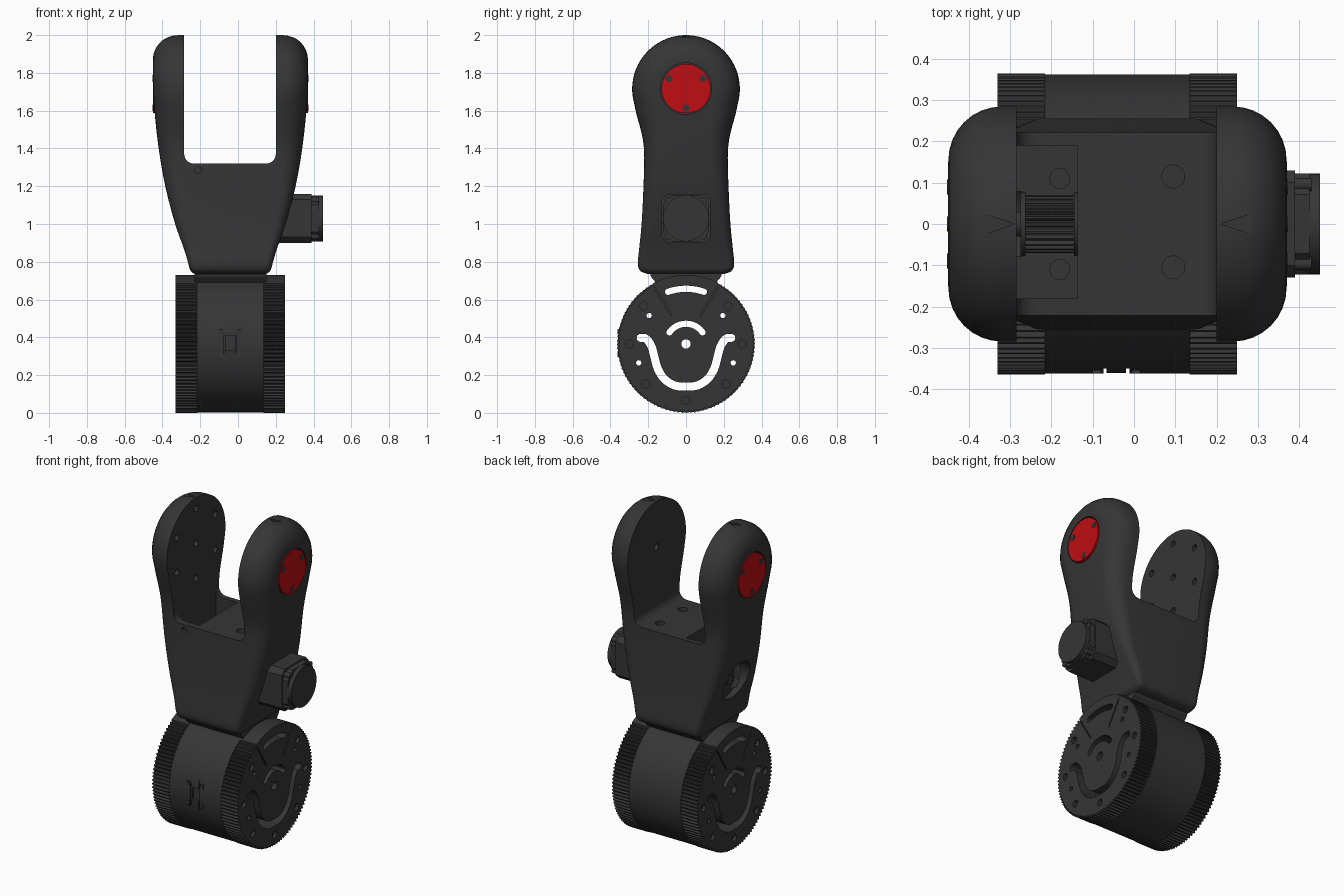
import bpy, bmesh, math
from mathutils import Vector

if "Cube" in bpy.data.objects:
    bpy.data.objects.remove(bpy.data.objects["Cube"])

CX = -0.04                    # symmetry plane of fork and drum
ZD, ZR, ZM = 0.365, 1.717, 1.03  # drum, red cap and motor axis heights


def material(name, rgb):
    m = bpy.data.materials.new(name)
    m.diffuse_color = (*rgb, 1)
    m.use_nodes = True
    m.node_tree.nodes["Principled BSDF"].inputs["Base Color"].default_value = m.diffuse_color
    return m


DARK = material("charcoal", (0.036, 0.036, 0.036))
RED = material("red", (0.52, 0.004, 0.006))


def add(name, bm, mat=DARK):
    bmesh.ops.recalc_face_normals(bm, faces=bm.faces)
    if bm.calc_volume(signed=True) < 0:
        bmesh.ops.reverse_faces(bm, faces=bm.faces)
    me = bpy.data.meshes.new(name)
    bm.to_mesh(me)
    bm.free()
    me.materials.append(mat)
    ob = bpy.data.objects.new(name, me)
    bpy.context.collection.objects.link(ob)
    return ob


def prism(name, pts, axis, a, b, mat=DARK):
    """Extrude a 2D outline along an axis from a to b."""
    place = {'x': lambda p, t: (t, p[0], p[1]),
             'y': lambda p, t: (p[0], t, p[1]),
             'z': lambda p, t: (p[0], p[1], t)}[axis]
    bm = bmesh.new()
    lo = [bm.verts.new(place(p, a)) for p in pts]
    hi = [bm.verts.new(place(p, b)) for p in pts]
    bm.faces.new(lo[::-1])
    bm.faces.new(hi)
    n = len(pts)
    for i in range(n):
        j = (i + 1) % n
        bm.faces.new((lo[i], lo[j], hi[j], hi[i]))
    return add(name, bm, mat)


def circle(r, u=0, v=0, n=48):
    return [(u + r * math.cos(2 * math.pi * i / n), v + r * math.sin(2 * math.pi * i / n)) for i in range(n)]


def rect(u0, u1, v0, v1, c=0):
    if not c:
        return [(u0, v0), (u1, v0), (u1, v1), (u0, v1)]
    return [(u0 + c, v0), (u1 - c, v0), (u1, v0 + c), (u1, v1 - c),
            (u1 - c, v1), (u0 + c, v1), (u0, v1 - c), (u0, v0 + c)]


def smooth_path(pts, steps=5):
    """Catmull-Rom curve through the points."""
    p = [Vector(q) for q in pts]
    p = [2 * p[0] - p[1]] + p + [2 * p[-1] - p[-2]]
    out = []
    for a, b, c, d in zip(p, p[1:], p[2:], p[3:]):
        for k in range(steps):
            t = k / steps
            out.append(0.5 * (2 * b + (c - a) * t + (2 * a - 5 * b + 4 * c - d) * t * t
                              + (3 * b - a - 3 * c + d) * t ** 3))
    return out + [p[-2]]


def slot(path, w):
    """Outline of a round-ended slot following a path."""
    path = [Vector(p) for p in path]
    n = len(path)
    tan = [(path[min(i + 1, n - 1)] - path[max(i - 1, 0)]).normalized() for i in range(n)]
    nor = [Vector((-t.y, t.x)) * w / 2 for t in tan]

    def end(i, s):
        return [path[i] + s * (nor[i] * math.cos(a) + tan[i] * (w / 2) * math.sin(a))
                for a in (math.pi * k / 6 for k in range(1, 6))]
    return ([p + q for p, q in zip(path, nor)] + end(-1, 1)
            + [p - q for p, q in zip(path[::-1], nor[::-1])] + end(0, -1))


def cut(target, *cutters):
    bpy.context.view_layer.objects.active = target
    for c in cutters:
        c.hide_render = True
        m = target.modifiers.new("cut", 'BOOLEAN')
        m.operation, m.solver, m.object = 'DIFFERENCE', 'EXACT', c
        bpy.ops.object.modifier_apply(modifier=m.name)
        bpy.data.objects.remove(c)


def hole(r, u, v, a, b, axis='x', n=16):
    return prism("cutter", circle(r, u, v, n), axis, a, b)


# --- fork body: side outline with rounded outer edges ---
half = smooth_path([(.20, .735), (.24, .75), (.255, .785), (.25, .85), (.235, 1.0), (.225, 1.2),
                    (.221, 1.35), (.226, 1.43), (.24, 1.5), (.262, 1.58), (.275, 1.641)], 3)
half += [Vector((.285 * math.cos(a), 1.715 + .285 * math.sin(a)))
         for a in (math.radians(d) for d in range(-9, 88, 6))]
outline = half + [Vector((-p.x, p.y)) for p in reversed(half)]
N = len(outline)
width = smooth_path([(.7, .2), (.85, .24), (1.0, .293), (1.2, .345), (1.4, .38), (1.6, .402), (1.75, .41), (2.05, .41)], 8)


def half_width(z):
    for a, b in zip(width, width[1:]):
        if a.x <= z <= b.x:
            return a.y + (b.y - a.y) * (z - a.x) / (b.x - a.x)
    return .41


bm = bmesh.new()
loops = {}
for side in (-1, 1):
    loops[side] = []
    for k in range(9):
        th = math.pi / 2 * k / 8
        ring = []
        for i, p in enumerate(outline):
            t = (outline[(i + 1) % N] - outline[i - 1]).normalized()
            r = .03 + .1 * min(1, max(0, (p.y - .74) / .86))
            q = p + Vector((-t.y, t.x)) * r * (1 - math.cos(th))
            ring.append(bm.verts.new((CX + side * (half_width(q.y) - r * (1 - math.sin(th))), q.x, q.y)))
        loops[side].append(ring)
chain = loops[-1][::-1] + loops[1]
for a, b in zip(chain, chain[1:]):
    for i in range(N):
        j = (i + 1) % N
        bm.faces.new((a[i], a[j], b[j], b[i]))
for ring in (chain[0], chain[-1]):
    for i in range(N // 2 - 1):
        bm.faces.new((ring[i], ring[i + 1], ring[N - 2 - i], ring[N - 1 - i]))
fork = add("fork_body", bm)

# saddle opening with rounded bottom corners
R = .05
saddle = [(.2, 2.2), (-.285, 2.2)]
for cx, start in ((-.285 + R, 180), (.2 - R, 270)):
    saddle += [(cx + R * math.cos(math.radians(start + d)), 1.32 + R + R * math.sin(math.radians(start + d)))
               for d in range(0, 91, 15)]
cut(fork, prism("cutter", saddle, 'y', -.6, .6),
    prism("cutter", rect(-.284, -.137, -.18, .19), 'z', .95, 1.4),     # pulley pocket
    hole(.12, 0, 1.04, -.6, -.27, n=48),                               # round side opening
    hole(.028, .095, .115, 1.24, 1.4, 'z'), hole(.028, .095, -.105, 1.24, 1.4, 'z'),
    hole(.018, -.21, 1.285, -.3, -.2, 'y'))
for s in (-1, 1):   # cap recesses and arrow notches on top
    cut(fork, prism("cutter", circle(.136, 0, ZR), 'x', CX + s * .345, CX + s * .5),
        prism("cutter", [(CX + s * .325, -.025), (CX + s * .325, .025), (CX + s * .25, 0)], 'z', 1.99, 2.1))
cut(fork, hole(.02, 0, ZR, -.31, -.27), hole(.02, 0, ZR, .19, .23))
for k in range(6):  # bolt circle on the inner left arm
    a = math.pi / 3 * k + math.pi / 2
    cut(fork, hole(.019, .215 * math.cos(a), ZR + .215 * math.sin(a), -.31, -.27))

# --- red caps with screws ---
smooth = [fork]
for s, tag in ((-1, "left"), (1, "right")):
    smooth.append(prism(f"red_cap_{tag}", circle(.13, 0, ZR), 'x', CX + s * .34, CX + s * .411, RED))
    for i, (y, z) in enumerate(((-.09, 1.77), (.09, 1.77), (0, 1.615))):
        smooth.append(prism(f"cap_screw_{tag}_{i}", circle(.018, y, z, 16), 'x', CX + s * .36, CX + s * .413))

# --- neck between fork and drum ---
prism("neck", [(-.2, .77), (-.185, .72), (-.16, .69), (.16, .69), (.185, .72), (.2, .77)], 'x', -.23, .15)

# --- drum: hollow middle and two knurled end plates ---
drum = prism("drum_shell", circle(.362, 0, ZD, 128), 'x', -.216, .136)
cut(drum, prism("cutter", circle(.32, 0, ZD, 96), 'x', -.4, .4),
    prism("cutter", rect(-.066, -.014, .33, .41), 'y', -.4, -.34))
for x in (-.07, -.015):   # fine seams and small lugs on the front
    cut(drum, prism("cutter", rect(x - .004, x + .004, .24, .5), 'y', -.4, -.35))
    for z in (.31, .43):
        lug_x = x + (-.02 if x < CX else .02)
        prism("drum_lug", rect(lug_x - .01, lug_x + .01, z - .014, z + .014), 'y', -.362, -.33)
smooth.append(drum)

gear = []
TEETH = 104
for i in range(TEETH * 4):
    a = 2 * math.pi * i / (TEETH * 4)
    top = abs(a - math.pi / 2) < math.radians(27)
    r = .365 if top or i % 4 < 2 else .353
    gear.append((r * math.cos(a), ZD + r * math.sin(a)))


def arc(r, a0, a1):
    return [(r * math.cos(math.radians(a0 + (a1 - a0) * k / 12)),
             ZD + r * math.sin(math.radians(a0 + (a1 - a0) * k / 12))) for k in range(13)]


wave = [(-.24, .397), (-.21, .392), (-.182, .35), (-.168, .30), (-.15, .235), (-.115, .18), (-.06, .145), (0, .14)]
wave = smooth_path(wave + [(-y, z) for y, z in wave[-2::-1]], 4)
for s, tag in ((-1, "left"), (1, "right")):
    a, b = CX + s * .175, CX + s * .29
    plate = prism(f"knurled_plate_{tag}", gear, 'x', a, b)
    lo, hi = min(a, b) - .1, max(a, b) + .1
    cut(plate, prism("cutter", slot(wave, .043), 'x', lo, hi),
        prism("cutter", slot(arc(.107, 35, 145), .033), 'x', lo, hi),
        prism("cutter", slot(arc(.292, 71, 109), .033), 'x', lo, hi),
        hole(.025, 0, ZD, lo, hi, n=24))
    for y, z in ((.195, .515), (.25, .265)):
        cut(plate, hole(.014, y, z, lo, hi), hole(.014, -y, z, lo, hi))
    for d in (-90, -45, 0, 42, 138, 180, 225):
        t = math.radians(d)
        cut(plate, hole(.021, .3 * math.cos(t), ZD + .3 * math.sin(t), b - s * .02, b + s * .05))
    for m in (-1, 1):   # wedge seam on the plate face
        seam = slot([(m * .08, .52), (m * .165, .66)], .008)
        cut(plate, prism("cutter", seam, 'x', b - s * .008, b + s * .05))

# --- motor on the right side ---
prism("motor_body", rect(-.13, .13, ZM - .13, ZM + .13, .03), 'x', .18, .39)
prism("motor_flange", rect(-.122, .122, ZM - .122, ZM + .122, .05), 'x', .39, .425)
smooth.append(prism("motor_cap", circle(.122, 0, ZM), 'x', .39, .45))
for y in (-1, 1):
    for z in (-1, 1):
        smooth.append(prism("motor_screw", circle(.016, y * .096, ZM + z * .096, 16), 'x', .38, .43))

# --- pulley inside the left pocket ---
teeth = [((.07 if i % 4 < 2 else .06) * math.cos(2 * math.pi * i / 96),
          ZM + (.07 if i % 4 < 2 else .06) * math.sin(2 * math.pi * i / 96)) for i in range(96)]
prism("pulley", teeth, 'x', -.27, -.13)
for x in (-.275, -.145):
    smooth.append(prism("pulley_flange", circle(.078, 0, ZM), 'x', x, x + .012))
smooth.append(prism("pulley_hub", circle(.03, 0, ZM, 24), 'x', -.3, -.26))
for y in (-.11, .11):
    smooth.append(prism("pocket_bolt", circle(.025, -.18, y, 20), 'z', .94, 1.1))

bpy.ops.object.select_all(action='DESELECT')
for ob in smooth:
    ob.select_set(True)
bpy.context.view_layer.objects.active = fork
bpy.ops.object.shade_smooth_by_angle(angle=math.radians(30))
